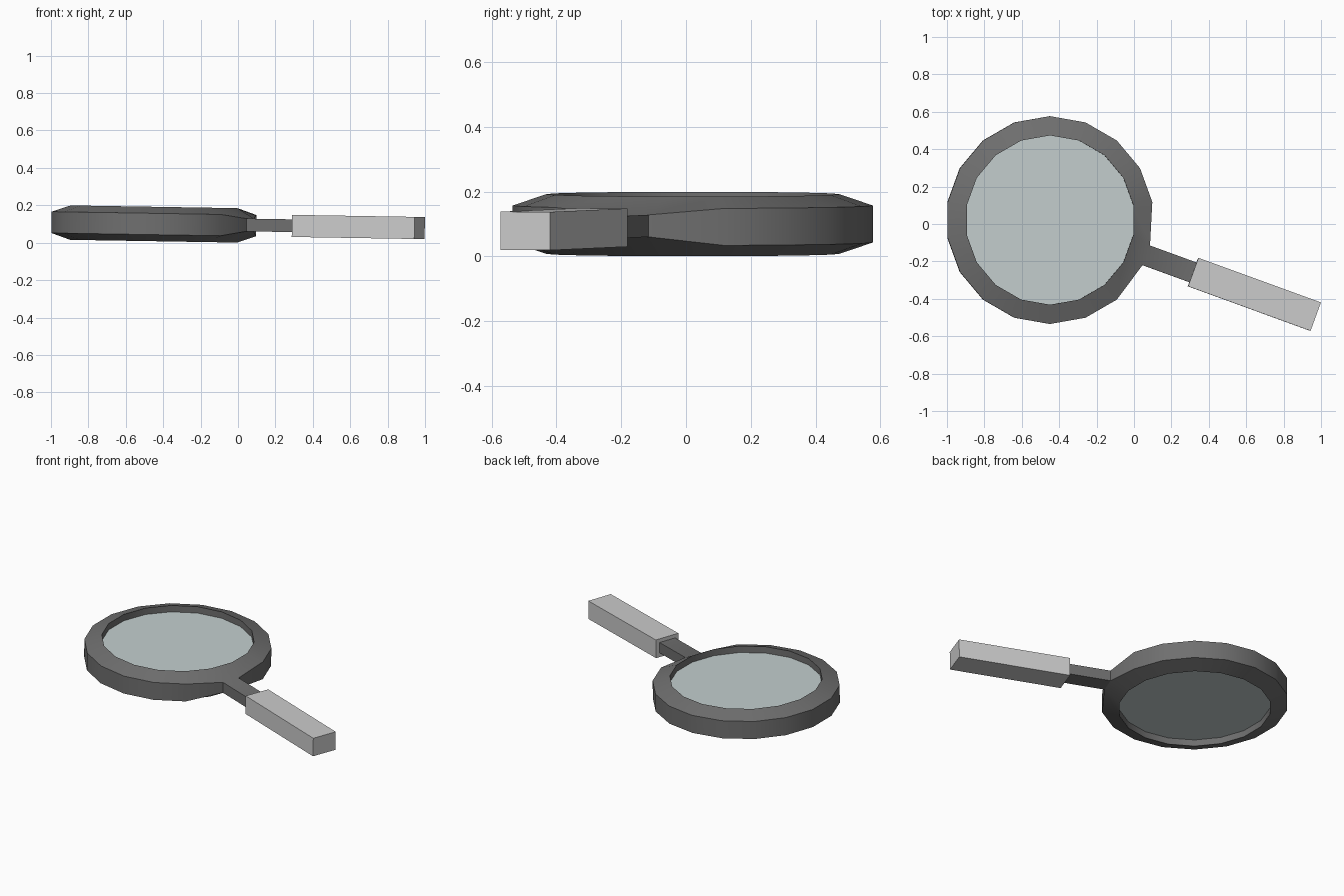
import bpy, bmesh
from math import sin, cos, radians
from mathutils import Vector, Matrix

if "Cube" in bpy.data.objects:
    bpy.data.objects.remove(bpy.data.objects["Cube"])

SIDES = 18
CENTRE = Vector((-0.45, 0.021, 0.1))
TILT = 0.0165                  # the whole glass leans slightly down to the right
AXIS = radians(-20)            # handle direction
DIRECTION = Vector((cos(AXIS), sin(AXIS), 0))


def finish(bm, name, colour=None):
    bmesh.ops.recalc_face_normals(bm, faces=bm.faces)
    mesh = bpy.data.meshes.new(name)
    bm.to_mesh(mesh)
    bm.free()
    ob = bpy.data.objects.new(name, mesh)
    bpy.context.collection.objects.link(ob)
    ob.location = CENTRE
    ob.rotation_euler = (0, TILT, 0)
    if colour:
        mat = bpy.data.materials.new(name)
        mat.diffuse_color = colour
        mat.use_nodes = True
        mat.node_tree.nodes["Principled BSDF"].inputs["Base Color"].default_value = mat.diffuse_color
        mesh.materials.append(mat)
    return ob


def circle_point(i, r, z):
    a = radians(90) - i * radians(360 / SIDES)
    return Vector((r * cos(a), r * sin(a), z))


# Rim: four-point profile swept round, inner edge taller than the outer one
profile = [(0.4525, 0.092), (0.5555, 0.057), (0.5555, -0.057), (0.4525, -0.092)]
bm = bmesh.new()
rings = [[bm.verts.new(circle_point(i, r, z)) for r, z in profile] for i in range(SIDES)]
outer = []
for i in range(SIDES):
    a, b = rings[i], rings[(i + 1) % SIDES]
    for k in range(4):
        n = (k + 1) % 4
        face = bm.faces.new((a[k], b[k], b[n], a[n]))
        if k == 1:
            outer.append(face)

# Neck: pinch one outer face and extrude it towards the handle
neck_corners = {5: (0.085, -0.115), 6: (0.045, -0.22)}
for i, (x, y) in neck_corners.items():
    for k, z in ((1, 0.037), (2, -0.031)):
        rings[i][k].co = Vector((x - CENTRE.x, y - CENTRE.y, z))
result = bmesh.ops.extrude_discrete_faces(bm, faces=[outer[5]])
bmesh.ops.translate(bm, verts=result["faces"][0].verts, vec=DIRECTION * 0.28)
rim = finish(bm, "rim_and_neck", (0.16, 0.16, 0.16, 1))
bpy.context.view_layer.objects.active = rim
rim.select_set(True)
bpy.ops.object.shade_smooth_by_angle(angle=radians(30))

# Lens: flat disc recessed on both sides
bm = bmesh.new()
top = bm.faces.new([bm.verts.new(circle_point(i, 0.4525, 0.05)) for i in range(SIDES)])
solid = bmesh.ops.extrude_face_region(bm, geom=[top], use_keep_orig=True)
moved = [v for v in solid["geom"] if isinstance(v, bmesh.types.BMVert)]
bmesh.ops.translate(bm, verts=moved, vec=(0, 0, -0.1))
finish(bm, "lens", (0.55, 0.62, 0.62, 0.6))

# Handle: square bar along the handle direction
start = Vector((0.316, -0.257, 0)) - Vector((CENTRE.x, CENTRE.y, 0))
length = 0.697
mid = start + DIRECTION * (length / 2) + Vector((0, 0, 0.002))
bm = bmesh.new()
bmesh.ops.create_cube(bm, size=1, matrix=Matrix.Translation(mid)
                      @ Matrix.Rotation(AXIS, 4, 'Z')
                      @ Matrix.Diagonal((length, 0.162, 0.118, 1)))
finish(bm, "handle")
